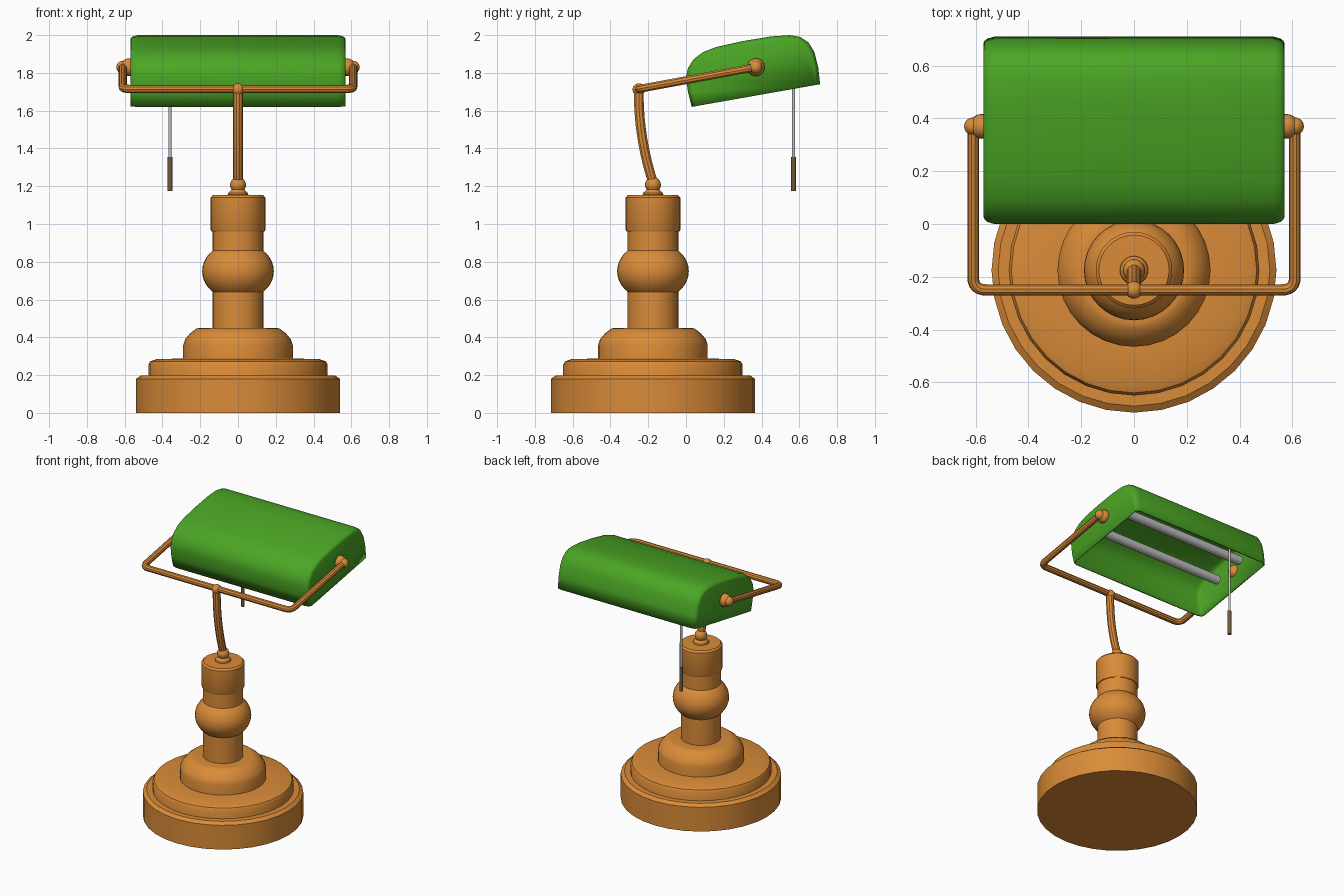
import bpy, bmesh, math
from mathutils import Vector

cube = bpy.data.objects.get("Cube")
if cube:
    bpy.data.objects.remove(cube, do_unlink=True)

AXIS_Y = -0.175  # centre of the base and column


def material(name, rgb):
    m = bpy.data.materials.new(name)
    m.use_nodes = True
    m.diffuse_color = (*rgb, 1)
    m.node_tree.nodes["Principled BSDF"].inputs["Base Color"].default_value = (*rgb, 1)
    return m


brass = material("warm brass", (0.70, 0.26, 0.04))
green = material("green glass", (0.07, 0.38, 0.018))
silver = material("pale grey", (0.55, 0.55, 0.55))
wood = material("dark brown", (0.16, 0.10, 0.045))


def finish(obj, mat, angle=32):
    bpy.ops.object.select_all(action="DESELECT")
    obj.select_set(True)
    bpy.context.view_layer.objects.active = obj
    if obj.type == "CURVE":
        bpy.ops.object.convert(target="MESH")
        obj = bpy.context.object
    obj.data.materials.clear()
    obj.data.materials.append(mat)
    bpy.ops.object.shade_smooth_by_angle(angle=math.radians(angle))
    return obj


def from_bmesh(name, bm):
    bmesh.ops.recalc_face_normals(bm, faces=bm.faces[:])
    mesh = bpy.data.meshes.new(name)
    bm.to_mesh(mesh)
    bm.free()
    obj = bpy.data.objects.new(name, mesh)
    bpy.context.collection.objects.link(obj)
    return obj


def lathe(name, profile, mat, segments=32):
    """Closed solid of revolution from (radius, height) points."""
    bm = bmesh.new()
    rings = []
    for r, z in profile:
        angles = [math.tau * i / segments for i in range(segments)]
        rings.append([bm.verts.new((r * math.cos(a), r * math.sin(a), z)) for a in angles])
    for low, high in zip(rings, rings[1:]):
        for i in range(segments):
            j = (i + 1) % segments
            bm.faces.new((low[i], low[j], high[j], high[i]))
    bm.faces.new(rings[0])
    bm.faces.new(rings[-1])
    obj = from_bmesh(name, bm)
    obj.location.y = AXIS_Y
    return finish(obj, mat)


def ball(name, centre, radius, mat):
    bpy.ops.mesh.primitive_uv_sphere_add(segments=20, ring_count=12, radius=radius, location=centre)
    bpy.context.object.name = name
    return finish(bpy.context.object, mat)


def rod(name, start, end, radius, mat):
    a, b = Vector(start), Vector(end)
    bpy.ops.mesh.primitive_cylinder_add(vertices=16, radius=radius, depth=(b - a).length, location=(a + b) / 2)
    obj = bpy.context.object
    obj.name = name
    obj.rotation_euler = (b - a).to_track_quat("Z", "Y").to_euler()
    return finish(obj, mat)


def pipe(name, points, radius, mat):
    curve = bpy.data.curves.new(name, "CURVE")
    curve.dimensions = "3D"
    curve.bevel_depth = radius
    curve.bevel_resolution = 3
    curve.use_fill_caps = True
    spline = curve.splines.new("POLY")
    spline.points.add(len(points) - 1)
    for p, co in zip(spline.points, points):
        p.co = (*co, 1)
    obj = bpy.data.objects.new(name, curve)
    bpy.context.collection.objects.link(obj)
    return finish(obj, mat)


def bend(before, corner, after, size, steps=6):
    """Rounded corner as a short quadratic arc."""
    c = Vector(corner)
    a = c + (Vector(before) - c).normalized() * size
    b = c + (Vector(after) - c).normalized() * size
    ts = [i / steps for i in range(steps + 1)]
    return [a * (1 - t) ** 2 + c * 2 * t * (1 - t) + b * t * t for t in ts]


# Stepped base
lathe("base_foot", [(0.54, 0), (0.54, 0.18), (0.515, 0.198), (0.46, 0.198)], brass)
lathe("base_step", [(0.475, 0.15), (0.475, 0.255), (0.465, 0.273), (0.43, 0.285), (0.28, 0.288)], brass)
lathe("base_collar", [(0.29, 0.25), (0.29, 0.36), (0.28, 0.39), (0.255, 0.42), (0.22, 0.447),
                      (0.20, 0.45), (0.12, 0.45)], brass)

# Turned column with ball, cap and finial
lathe("column", [(0.135, 0.43), (0.135, 1.0)], brass)
bulge = [(0.19 * math.cos(a), 0.75 + 0.155 * math.sin(a))
         for a in [math.radians(d) for d in range(-45, 46, 9)]]
lathe("column_ball", [(0.13, 0.64)] + bulge + [(0.13, 0.862)], brass)
lathe("column_cap", [(0.13, 0.96), (0.14, 0.96), (0.145, 0.97), (0.145, 1.14), (0.133, 1.153),
                     (0.05, 1.155)], brass)
lathe("finial_foot", [(0.055, 1.15), (0.052, 1.165), (0.03, 1.185), (0.025, 1.20)], brass, 20)
ball("finial_ball", (0, AXIS_Y, 1.207), 0.042, brass)

# Curved stem and its joint
p0, p1, p2 = Vector((0, AXIS_Y, 1.22)), Vector((0, -0.252, 1.46)), Vector((0, -0.25, 1.70))
pipe("stem", [p0 * (1 - t) ** 2 + p1 * 2 * t * (1 - t) + p2 * t * t for t in [i / 10 for i in range(11)]],
     0.027, brass)
ball("stem_joint", (0, -0.25, 1.712), 0.033, brass)

# Yoke holding the shade
corners = [(-0.61, 0.37, 1.83), (-0.61, -0.25, 1.715), (0.61, -0.25, 1.715), (0.61, 0.37, 1.83)]
yoke = [corners[0], *bend(*corners[:3], 0.05), *bend(*corners[1:], 0.05), corners[3]]
pipe("yoke", yoke, 0.022, brass)
for side, s in (("left", 1), ("right", -1)):
    ball(side + "_hinge", (s * 0.577, 0.37, 1.83), 0.047, brass)
    ball(side + "_knob", (s * 0.61, 0.37, 1.83), 0.034, brass)

# Shade: an open-bottomed shell with rounded ends
section = [(0.03, 1.62), (0.01, 1.70), (0.0, 1.78), (0.01, 1.825), (0.04, 1.872), (0.09, 1.91),
           (0.16, 1.937), (0.30, 1.968), (0.45, 1.993), (0.55, 2.0), (0.605, 1.99),
           (0.65, 1.96), (0.68, 1.91), (0.70, 1.83), (0.71, 1.74)]
ends = [(0.57, 0.93), (0.566, 0.955), (0.555, 0.98), (0.53, 1.0)]
stations = [(-x, k) for x, k in ends] + ends[::-1]
pivot_y, pivot_z = 0.37, 1.68
bm = bmesh.new()
rows = [[bm.verts.new((x, pivot_y + (y - pivot_y) * k, pivot_z + (z - pivot_z) * k)) for y, z in section]
        for x, k in stations]
for a, b in zip(rows, rows[1:]):
    for i in range(len(section) - 1):
        bm.faces.new((a[i], a[i + 1], b[i + 1], b[i]))
bm.faces.new(rows[0])
bm.faces.new(rows[-1])
shade = finish(from_bmesh("shade", bm), green, 40)
shell = shade.modifiers.new("wall", "SOLIDIFY")
shell.thickness = 0.01
shell.offset = -1

# Light tubes under the shade
for name, y, z in (("front_tube", 0.28, 1.775), ("back_tube", 0.51, 1.825)):
    rod(name, (-0.5, y, z), (0.5, y, z), 0.032, silver)

# Pull cord
rod("pull_cord", (-0.36, 0.57, 1.34), (-0.36, 0.57, 1.84), 0.008, silver)
rod("pull_handle", (-0.36, 0.57, 1.175), (-0.36, 0.57, 1.355), 0.013, wood)
